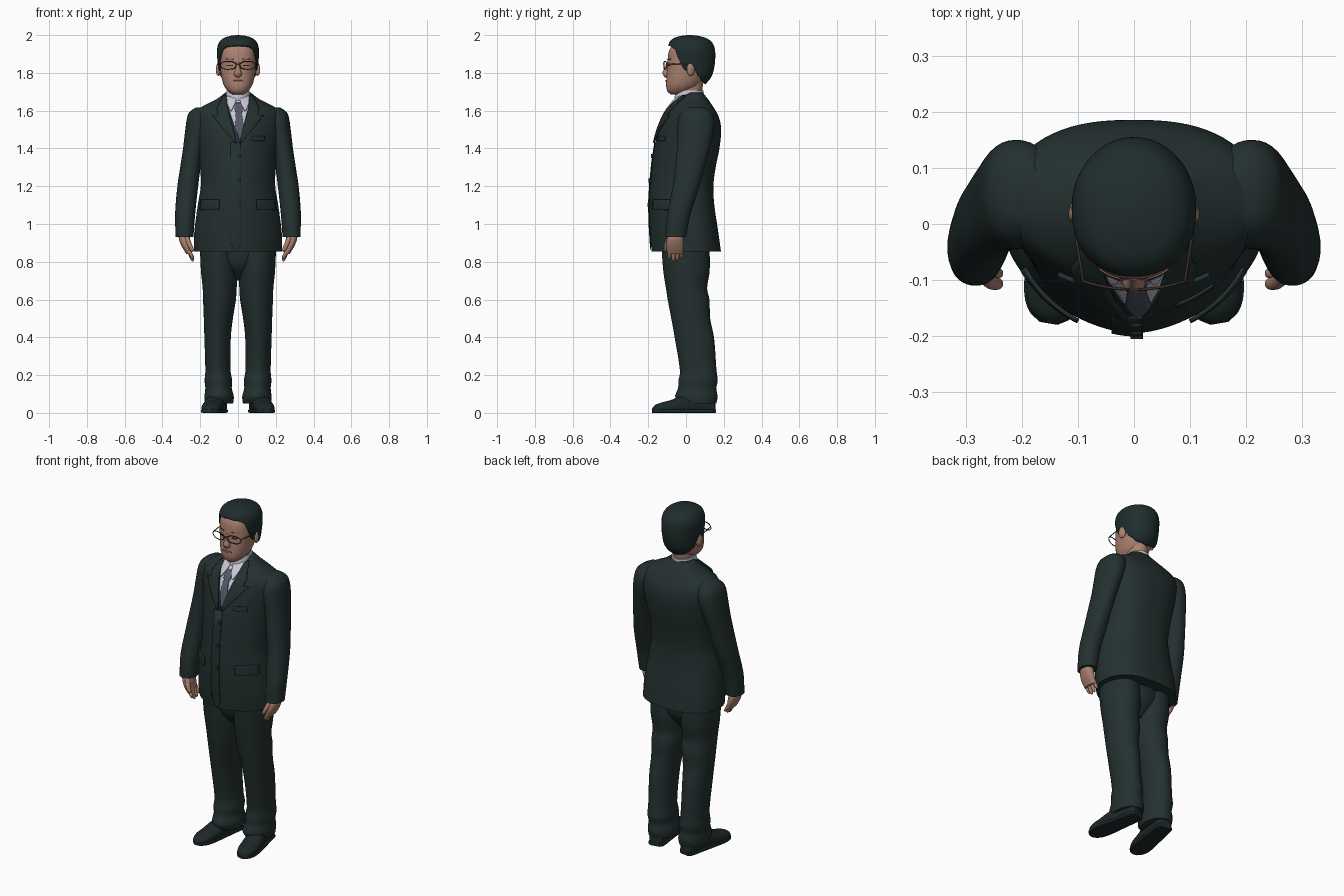
import bpy, bmesh, math

if "Cube" in bpy.data.objects:
    bpy.data.objects.remove(bpy.data.objects["Cube"])


def material(name, r, g, b):
    m = bpy.data.materials.new(name)
    m.use_nodes = True
    m.diffuse_color = (r, g, b, 1)
    m.node_tree.nodes["Principled BSDF"].inputs["Base Color"].default_value = (r, g, b, 1)
    return m


SUIT = material("dark green suit", .017, .030, .029)
HAIR = material("dark hair", .014, .025, .025)
SHOE = material("dark shoe leather", .012, .021, .021)
SKIN = material("skin", .40, .22, .16)
LIPS = material("lips", .26, .12, .09)
SHIRT = material("pale shirt", .58, .58, .68)
TIE = material("blue grey tie", .09, .10, .15)
FRAME = material("dark frame", .05, .03, .025)
parts = []


def at(sec, z):
    """Smoothly interpolated (centre x, half width, front y, back y) at a height."""
    z = min(max(z, sec[0][0]), sec[-1][0])
    i = max(k for k in range(len(sec) - 1) if sec[k][0] <= z)
    p, q = sec[i], sec[i + 1]
    a, b = sec[max(i - 1, 0)], sec[min(i + 2, len(sec) - 1)]
    h = q[0] - p[0]
    t = (z - p[0]) / h
    out = []
    for j in range(1, 5):
        m0 = (q[j] - a[j]) / (q[0] - a[0]) * h
        m1 = (b[j] - p[j]) / (b[0] - p[0]) * h
        s = t * t * (3 - 2 * t)
        out.append(p[j] + (q[j] - p[j]) * s + m0 * t * (1 - t) ** 2 - m1 * t * t * (1 - t))
    return out


def finish(name, bm, mat, thick=0, offset=0):
    bmesh.ops.recalc_face_normals(bm, faces=bm.faces)
    me = bpy.data.meshes.new(name)
    bm.to_mesh(me)
    bm.free()
    ob = bpy.data.objects.new(name, me)
    bpy.context.collection.objects.link(ob)
    me.materials.append(mat)
    if thick:
        mod = ob.modifiers.new("thickness", "SOLIDIFY")
        mod.thickness, mod.offset = thick, offset
    parts.append(ob)
    return ob


def loft(name, sec, mat, nf=2, nb=2, side=1, rings=32, cols=40, low=None, thick=0):
    """Stack of superellipse rings; low gives a lower edge that varies by angle."""
    bm = bmesh.new()
    top, grid = sec[-1][0], []
    for r in range(rings + 1):
        row = []
        for c in range(cols):
            a = 2 * math.pi * c / cols
            t = r / rings
            z0 = sec[0][0]
            if low:
                z0, t = low(a), math.sin(t * math.pi / 2)
            z = z0 + (top - z0) * t
            cx, rx, yf, yb = at(sec, z)
            s, k = math.sin(a), math.cos(a)
            e = 2 / (nf if k > 0 else nb)
            x = cx * side + rx * math.copysign(abs(s) ** e, s)
            y = (yf + yb) / 2 - (yb - yf) / 2 * math.copysign(abs(k) ** e, k)
            row.append(bm.verts.new((x, y, z)))
        grid.append(row)
    for lo, hi in zip(grid, grid[1:]):
        for c in range(cols):
            d = (c + 1) % cols
            bm.faces.new((lo[c], lo[d], hi[d], hi[c]))
    bm.faces.new(grid[-1])
    if not low:
        bm.faces.new(grid[0][::-1])
    return finish(name, bm, mat, thick, -1)


def plate(name, sec, n, rows, off, mat, side=1, cols=8, steps=5):
    """Thin panel hugging the front of a loft; rows are (height, x from, x to)."""
    bm = bmesh.new()
    grid = []
    fine = [tuple(p[j] + (q[j] - p[j]) * s / steps for j in range(3))
            for p, q in zip(rows, rows[1:]) for s in range(steps)] + [rows[-1]]
    for z, x0, x1 in fine:
        cx, rx, yf, yb = at(sec, z)
        row = []
        for c in range(cols + 1):
            x = (x0 + (x1 - x0) * c / cols) * side
            u = min(abs(x - cx) / rx, 1)
            y = (yf + yb) / 2 - (yb - yf) / 2 * (1 - u ** n) ** (1 / n)
            row.append(bm.verts.new((x, y - off, z)))
        grid.append(row)
    for lo, hi in zip(grid, grid[1:]):
        for c in range(cols):
            bm.faces.new((lo[c], lo[c + 1], hi[c + 1], hi[c]))
    return finish(name, bm, mat, off)


def wire(name, pts, radius, mat, cyclic=False):
    cu = bpy.data.curves.new(name, "CURVE")
    cu.dimensions, cu.bevel_depth, cu.bevel_resolution = "3D", radius, 2
    sp = cu.splines.new("POLY")
    sp.points.add(len(pts) - 1)
    for p, co in zip(sp.points, pts):
        p.co = (*co, 1)
    sp.use_cyclic_u = cyclic
    cu.materials.append(mat)
    bpy.context.collection.objects.link(bpy.data.objects.new(name, cu))


# Jacket body
torso = [(.855, 0, .233, -.182, .185), (.95, 0, .232, -.19, .172), (1.1, 0, .213, -.195, .15),
         (1.2, 0, .197, -.19, .145), (1.3, 0, .2, -.181, .157), (1.4, 0, .21, -.168, .177),
         (1.5, 0, .225, -.145, .186), (1.56, 0, .232, -.122, .176), (1.6, 0, .222, -.1, .157),
         (1.63, 0, .175, -.076, .138), (1.66, 0, .115, -.05, .117), (1.695, 0, .068, -.015, .09)]
NF = 1.75
loft("jacket_body", torso, SUIT, NF, 2.5, rings=70, cols=72)

# Shirt front, tie, lapels and front edge
plate("shirt_front", torso, NF, [(1.44, .008, .012), (1.66, -.066, .066), (1.685, -.06, .06)], .003, SHIRT)
plate("tie", torso, NF, [(1.445, .006, .014), (1.52, -.016, .03), (1.59, -.011, .019),
                         (1.595, -.016, .023), (1.63, -.02, .027), (1.64, -.014, .021)], .007, TIE)
plate("jacket_front_edge", torso, NF, [(.862, -.01, .0), (.9, -.04, .014), (1.43, -.04, .014)], .004, SUIT)
for side, word in ((1, "left"), (-1, "right")):
    plate(word + "_lapel", torso, NF, [(1.43, .008, .016), (1.5, .025, .075), (1.575, .045, .135),
                                       (1.577, .046, .105), (1.61, .054, .112), (1.68, .062, .075)],
          .009, SUIT, side)
    plate(word + "_shirt_collar", torso, NF, [(1.6, .034, .042), (1.635, .016, .056), (1.675, .006, .06)],
          .009, SHIRT, side)
    plate(word + "_pocket_flap", torso, NF, [(1.075, .105, .198), (1.08, .1, .2), (1.13, .1, .195)],
          .007, SUIT, side)
plate("breast_pocket", torso, NF, [(1.44, .075, .14), (1.465, .075, .142)], .005, SUIT)
for i, z in enumerate((1.36, 1.23, 1.1)):
    bpy.ops.mesh.primitive_cylinder_add(vertices=20, radius=.011, depth=.016, rotation=(math.pi / 2, 0, 0),
                                        location=(.005, at(torso, z)[2] - .002, z))
    button = bpy.context.object
    button.name = "jacket_button"
    button.data.materials.append(SHOE)
    parts.append(button)

# Neck and shirt collar band
loft("neck", [(1.6, 0, .058, -.04, .085), (1.7, 0, .056, -.055, .085), (1.79, 0, .06, -.06, .1)], SKIN, rings=10)
loft("shirt_collar_band", [(1.63, 0, .067, -.058, .09), (1.675, 0, .065, -.06, .093),
                           (1.707, 0, .061, -.05, .094)], SHIRT, rings=8)

# Arms and hands
sleeve = [(.932, .283, .047, -.11, 0), (1.05, .28, .053, -.1, .024), (1.2, .266, .055, -.07, .072),
          (1.3, .252, .054, -.058, .1), (1.4, .236, .055, -.048, .126), (1.5, .216, .063, -.045, .148),
          (1.56, .205, .065, -.04, .148), (1.595, .2, .056, -.02, .132), (1.618, .19, .03, .01, .1)]
palm = [(.842, .26, .014, -.098, -.018), (.88, .273, .024, -.105, -.012),
        (.92, .283, .03, -.1, -.014), (.95, .283, .03, -.09, -.02)]
for side, word in ((1, "left"), (-1, "right")):
    loft(word + "_sleeve", sleeve, SUIT, 2.2, 2.2, side, 50)
    loft(word + "_palm", palm, SKIN, 2.3, 2.3, side, 14, 24)
    for y, tip in ((-.088, .815), (-.067, .802), (-.046, .806), (-.026, .82)):
        shape = [(tip, .241, .003, y - .002, y + .002), (tip + .008, .242, .009, y - .009, y + .009),
                 (.85, .256, .012, y - .011, y + .011), (.885, .272, .012, y - .011, y + .011)]
        loft(word + "_finger", shape, SKIN, side=side, rings=14, cols=14)
    thumb = [(.852, .241, .003, -.11, -.104), (.86, .243, .01, -.117, -.097),
             (.89, .256, .013, -.116, -.09), (.93, .272, .014, -.1, -.07)]
    loft(word + "_thumb", thumb, SKIN, side=side, rings=14, cols=16)

# Trousers with gentle folds near the hem
leg = [(.05, .1, .074, -.035, .16), (.085, .1, .078, -.058, .168), (.13, .103, .07, -.042, .16),
       (.17, .104, .073, -.04, .168), (.22, .106, .067, -.032, .162), (.4, .108, .07, -.06, .148),
       (.5, .104, .077, -.078, .128), (.6, .098, .087, -.097, .124), (.66, .097, .09, -.106, .112),
       (.75, .099, .097, -.12, .125), (.88, .102, .1, -.13, .125)]
hips = [(.7, 0, .02, -.03, .05), (.78, 0, .12, -.1, .11), (.88, 0, .19, -.125, .12)]
loft("trouser_seat", hips, SUIT)

# Shoes are lofted from heel to toe, then laid down and turned outwards
shoe = [(-.155, 0, .028, .004, .05), (-.145, 0, .04, .004, .075), (-.06, 0, .046, .004, .09),
        (.02, 0, .05, .004, .092), (.08, 0, .053, .004, .068), (.13, 0, .049, .004, .055),
        (.165, 0, .034, .004, .042), (.18, 0, .012, .008, .026)]
sole = [(s, 0, w + .004, 0, .02) for s, _, w, _, _ in shoe]
for side, word in ((1, "left"), (-1, "right")):
    loft(word + "_trouser_leg", leg, SUIT, 1.9, 2.1, side, 60)
    for label, shape, power in (("_shoe", shoe, 3.5), ("_sole", sole, 6)):
        ob = loft(word + label, shape, SHOE, power, 2.1 if label == "_shoe" else 6, rings=30)
        ob.rotation_euler = (math.pi / 2, 0, .17 * side)
        ob.location.x = .122 * side

# Head
head = [(1.685, 0, .028, -.078, 0), (1.7, 0, .05, -.097, .03), (1.73, 0, .073, -.105, .07),
        (1.77, 0, .086, -.104, .1), (1.82, 0, .094, -.1, .122), (1.87, 0, .098, -.097, .133),
        (1.92, 0, .096, -.088, .133), (1.96, 0, .08, -.062, .115), (1.985, 0, .045, -.03, .07)]
loft("head", head, SKIN, 2.3, 2, rings=44, cols=56)
nose = [(1.776, 0, .007, -.112, -.08), (1.786, 0, .02, -.119, -.08), (1.8, 0, .019, -.125, -.08),
        (1.825, 0, .012, -.115, -.08), (1.86, 0, .009, -.1, -.08)]
loft("nose", nose, SKIN, rings=18, cols=24)
plate("mouth", head, 2.3, [(1.751, -.016, .016), (1.756, -.03, .03), (1.761, -.024, .024)], .003, LIPS)

# Hair cap with a hairline running over brow, temple, ear and nape
hair = [(1.735, 0, .07, .0, .1), (1.78, 0, .095, -.05, .135), (1.83, 0, .105, -.085, .15),
        (1.88, 0, .11, -.096, .155), (1.93, 0, .11, -.096, .152), (1.965, 0, .098, -.086, .135),
        (1.985, 0, .074, -.062, .105), (1.996, 0, .04, -.025, .065), (2, 0, .008, .01, .03)]
hairline = [(0, 1.945), (34, 1.94), (48, 1.925), (60, 1.87), (70, 1.815), (82, 1.81),
            (92, 1.845), (104, 1.785), (130, 1.75), (181, 1.738)]


def hair_edge(a):
    d = math.degrees(min(a, 2 * math.pi - a))
    for (d0, z0), (d1, z1) in zip(hairline, hairline[1:]):
        if d <= d1:
            return z0 + (z1 - z0) * (d - d0) / (d1 - d0)


loft("hair", hair, HAIR, 2.2, 2, rings=30, cols=120, low=hair_edge, thick=.018)

# Eyes, brows, ears and spectacles
for side, word in ((1, "left"), (-1, "right")):
    plate(word + "_eye", head, 2.3, [(1.836, .034, .05), (1.84, .026, .06), (1.843, .034, .052)], .003, HAIR, side)
    plate(word + "_eyebrow", head, 2.3, [(1.869, .024, .06), (1.875, .024, .062)], .003, LIPS, side)
    bm = bmesh.new()
    bmesh.ops.create_uvsphere(bm, u_segments=20, v_segments=12, radius=1)
    ear = finish(word + "_ear", bm, SKIN)
    ear.scale, ear.location = (.012, .022, .034), (.104 * side, .025, 1.818)
    ear.rotation_euler.z = .35 * side
    rim = []
    for i in range(32):
        a = 2 * math.pi * i / 32
        x = .051 + .041 * math.copysign(abs(math.cos(a)) ** .75, math.cos(a))
        rim.append((x * side, -.117 + 1.8 * x * x, 1.84 + .021 * math.sin(a)))
    wire(word + "_spectacle_rim", rim, .0025, FRAME, True)
    wire(word + "_spectacle_arm", [(.091 * side, -.102, 1.848), (.104 * side, -.02, 1.847),
                                   (.109 * side, .03, 1.842)], .0025, FRAME)
wire("spectacle_bridge", [(-.011, -.116, 1.845), (0, -.12, 1.848), (.011, -.116, 1.845)], .0025, FRAME)

# Smooth shading that keeps hard edges
bpy.ops.object.select_all(action="DESELECT")
for ob in parts:
    ob.select_set(True)
bpy.context.view_layer.objects.active = parts[0]
bpy.ops.object.shade_smooth_by_angle(angle=math.radians(40))
